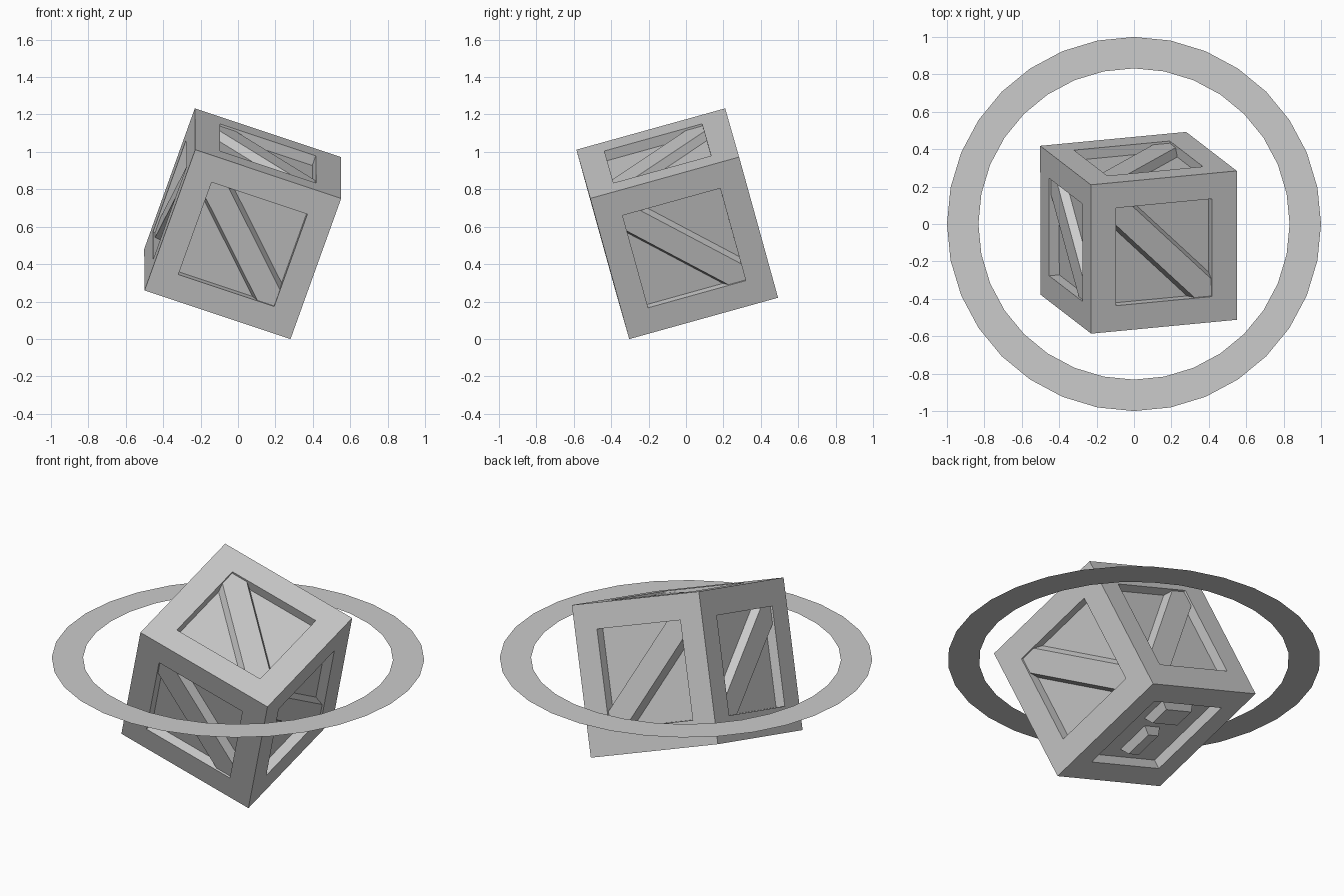
import bpy, bmesh, math
from mathutils import Vector, Matrix

if "Cube" in bpy.data.objects:
    bpy.data.objects.remove(bpy.data.objects["Cube"])

HALF = 0.413      # half the crate edge
RIM = 0.142       # frame board width
DEPTH = 0.057     # panel recess
RECESS = 0.012    # slat surface below the frame

# tilted pose of the crate
X = Vector((0.944, 0.09, -0.315)).normalized()
Y = Vector((0, 0.964, 0.267))
Y = (Y - X * Y.dot(X)).normalized()
Z = X.cross(Y)
POSE = Matrix.Translation((0.025, -0.047, 0.616)) @ Matrix((X, Y, Z)).transposed().to_4x4()


def finish(name, bm, pose=None):
    bmesh.ops.recalc_face_normals(bm, faces=bm.faces[:])
    me = bpy.data.meshes.new(name)
    bm.to_mesh(me)
    bm.free()
    ob = bpy.data.objects.new(name, me)
    bpy.context.collection.objects.link(ob)
    if pose:
        ob.matrix_world = pose
    return ob


def raised_piece(name, n, a, b, base, top):
    """Piece with sloped sides standing on the recessed panel facing n."""
    n, a, b = Vector(n), Vector(a), Vector(b)
    bm = bmesh.new()
    rings = []
    for pts, h in ((base, HALF - DEPTH), (top, HALF - RECESS)):
        rings.append([bm.verts.new(n * h + a * p + b * q) for p, q in pts])
    lo, hi = rings
    bm.faces.new(hi)
    for i in range(len(lo)):
        j = (i + 1) % len(lo)
        bm.faces.new((lo[i], lo[j], hi[j], hi[i]))
    # orient outwards: the top face must follow n
    ob = finish(name, bm, POSE)
    if ob.data.polygons[0].normal.dot(n) < 0:
        ob.data.flip_normals()


# crate frame with six recessed panels
bm = bmesh.new()
bmesh.ops.create_cube(bm, size=2 * HALF)
panels = bm.faces[:]
bmesh.ops.inset_individual(bm, faces=panels, thickness=RIM, use_even_offset=True)
for f in bmesh.ops.extrude_discrete_faces(bm, faces=panels)["faces"]:
    f.normal_update()
    bmesh.ops.translate(bm, verts=f.verts[:], vec=-f.normal * DEPTH)
bmesh.ops.remove_doubles(bm, verts=bm.verts[:], dist=1e-5)
me = bpy.data.meshes.new("crate_frame")
bm.to_mesh(me)
bm.free()
frame = bpy.data.objects.new("crate_frame", me)
bpy.context.collection.objects.link(frame)
frame.matrix_world = POSE


# diagonal slats, running corner to corner
def diagonal(c):
    h = HALF - RIM
    return [(-h, h), (-h + c, h), (h, -h + c), (h, -h), (h - c, -h), (-h, h - c)]


ax, ay, az = (1, 0, 0), (0, 1, 0), (0, 0, 1)
for name, n, a, b in (("front_slat", (0, -1, 0), ax, az),
                      ("back_slat", (0, 1, 0), ax, az),
                      ("right_slat", (1, 0, 0), ay, az),
                      ("left_slat", (-1, 0, 0), ay, az),
                      ("top_slat", (0, 0, 1), ax, ay)):
    raised_piece(name, n, a, b, diagonal(0.122), diagonal(0.095))


# plain raised blocks on the bottom panel
def rect(x0, x1, y0, y1, g=0.0):
    return [(x0 + g, y0 + g), (x1 - g, y0 + g), (x1 - g, y1 - g), (x0 + g, y1 - g)]


for name, r in (("bottom_block_large", (-0.12, 0.12, 0.06, 0.22)),
                ("bottom_block_small", (-0.06, 0.06, -0.21, 0.0))):
    raised_piece(name, (0, 0, -1), ax, ay, rect(*r), rect(*r, 0.02))

# flat ring around the crate
bm = bmesh.new()
N = 32
loops = []
for r in (0.832, 1.0):
    loops.append([bm.verts.new((r * math.cos(2 * math.pi * i / N),
                                r * math.sin(2 * math.pi * i / N), 0.693)) for i in range(N)])
inner, outer = loops
for i in range(N):
    j = (i + 1) % N
    bm.faces.new((inner[i], outer[i], outer[j], inner[j]))
me = bpy.data.meshes.new("ring")
bm.to_mesh(me)
bm.free()
bpy.context.collection.objects.link(bpy.data.objects.new("ring", me))
